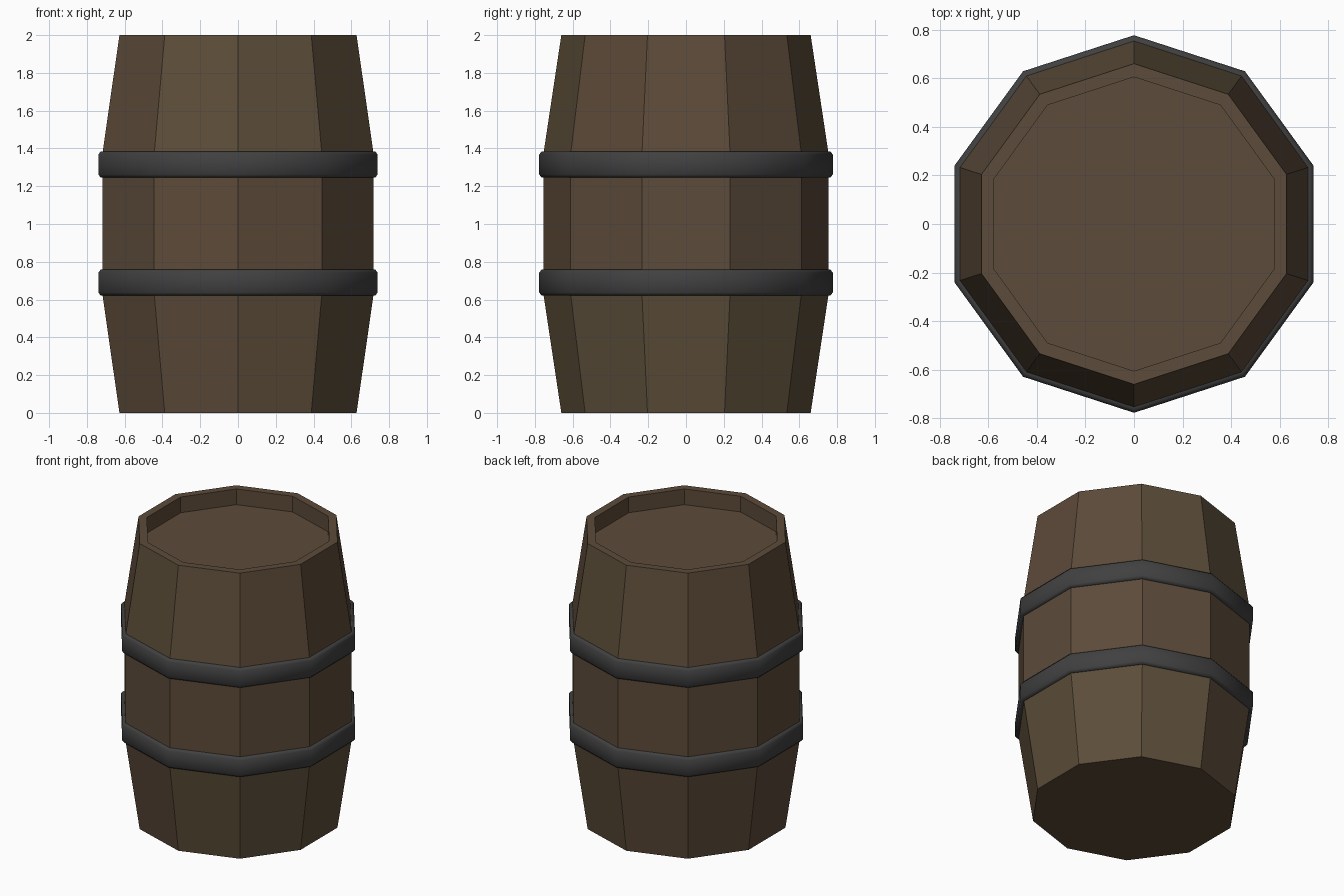
import bpy
import bmesh
from math import sin, cos, pi

SIDES = 10

cube = bpy.data.objects.get("Cube")
if cube:
    bpy.data.objects.remove(cube, do_unlink=True)


def material(name, rgb):
    m = bpy.data.materials.new(name)
    m.use_nodes = True
    color = (*rgb, 1)
    m.diffuse_color = color
    bsdf = next(n for n in m.node_tree.nodes if n.type == 'BSDF_PRINCIPLED')
    bsdf.inputs["Base Color"].default_value = color
    return m


red_wood = material("warm brown wood", (0.107, 0.069, 0.041))
olive_wood = material("olive brown wood", (0.107, 0.075, 0.041))
iron = material("dark iron", (0.052, 0.052, 0.052))


def lathe(name, profile, mats, closed=False):
    """Spin a (radius, height) profile into a ten-sided solid with a corner on -y."""
    bm = bmesh.new()
    rings = []
    for r, z in profile:
        angles = [2 * pi * i / SIDES - pi / 2 for i in range(SIDES)]
        rings.append([bm.verts.new((r * cos(a), r * sin(a), z)) for a in angles])
    pairs = list(zip(rings, rings[1:]))
    if closed:
        pairs.append((rings[-1], rings[0]))
    for low, high in pairs:
        for i in range(SIDES):
            j = (i + 1) % SIDES
            bm.faces.new((low[i], low[j], high[j], high[i]))
    if not closed:
        bm.faces.new(rings[0][::-1])
        bm.faces.new(rings[-1])
    bmesh.ops.recalc_face_normals(bm, faces=bm.faces)
    mesh = bpy.data.meshes.new(name)
    bm.to_mesh(mesh)
    bm.free()
    for m in mats:
        mesh.materials.append(m)
    obj = bpy.data.objects.new(name, mesh)
    bpy.context.collection.objects.link(obj)
    return obj


# Staved body with a raised rim around the recessed lid
body = lathe("barrel_body",
             [(0.66, 0), (0.755, 0.63), (0.755, 1.37), (0.66, 2), (0.605, 2), (0.605, 1.89)],
             [red_wood, olive_wood])

# Slight tone change between the wood of the lower, middle and upper staves
for face in body.data.polygons:
    c = face.center
    if abs(face.normal.z) < 0.5 and c.xy.length > 0.62:
        upper_front = c.z > 1.4 and abs(c.x) < 0.5
        lower_right = c.z < 0.6 and c.x > 0.1
        face.material_index = int(upper_front or lower_right)

# Two iron hoops with chamfered edges
for name, z in (("lower_hoop", 0.69), ("upper_hoop", 1.315)):
    half = 0.068
    hoop = lathe(name,
                 [(0.735, z - half), (0.765, z - half), (0.777, z - half + 0.015),
                  (0.777, z + half - 0.015), (0.765, z + half), (0.735, z + half)],
                 [iron], closed=True)
    hoop.data.shade_smooth()
